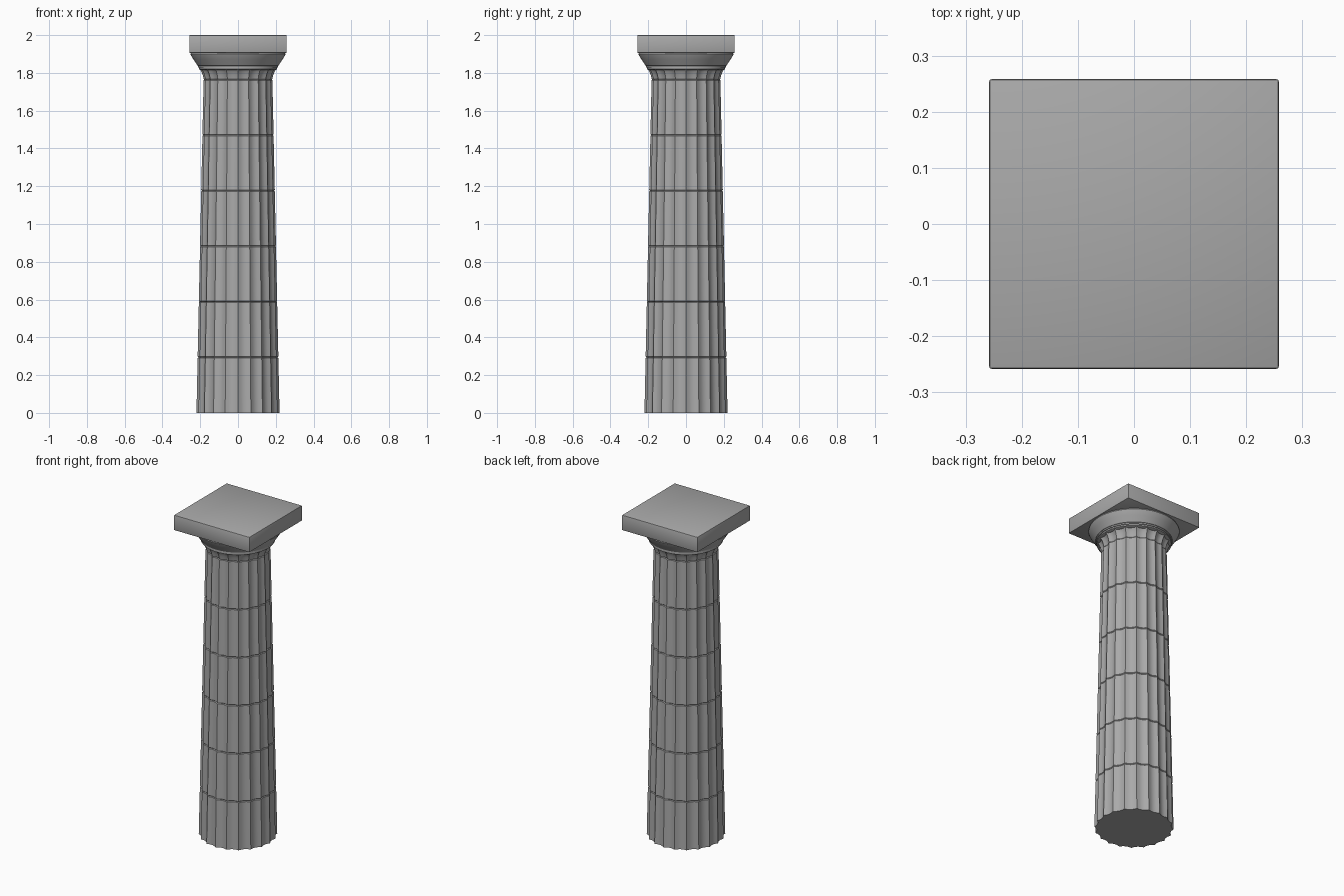
import bpy, bmesh, math

cube = bpy.data.objects.get("Cube")
if cube:
    bpy.data.objects.remove(cube, do_unlink=True)

FLUTES, STEPS = 20, 4
SHAFT_TOP, DRUMS = 1.765, 6
BASE_R, TOP_R = 0.22, 0.182

stone = bpy.data.materials.new("grey_stone")
stone.use_nodes = True
stone.diffuse_color = (0.4, 0.4, 0.4, 1)
stone.node_tree.nodes["Principled BSDF"].inputs["Base Color"].default_value = (0.4, 0.4, 0.4, 1)


def shaft_radius(z):
    return BASE_R + (TOP_R - BASE_R) * z / SHAFT_TOP


def round_ring(bm, r, z, count=64):
    return [bm.verts.new((r * math.cos(a), r * math.sin(a), z))
            for a in (math.tau * i / count for i in range(count))]


def fluted_ring(bm, r, z):
    # Shallow concave scallops meeting at sharp arrises
    ring = []
    for i in range(FLUTES * STEPS):
        a = math.tau * i / (FLUTES * STEPS)
        t = (i % STEPS) / STEPS
        s = r * (1 - 0.06 * 4 * t * (1 - t))
        ring.append(bm.verts.new((s * math.cos(a), s * math.sin(a), z)))
    return ring


def stack(name, ring_maker, profile, angle):
    # Skin the rings of a profile and close both ends
    bm = bmesh.new()
    rings = [ring_maker(bm, r, z) for r, z in profile]
    n = len(rings[0])
    for low, high in zip(rings, rings[1:]):
        for i in range(n):
            j = (i + 1) % n
            bm.faces.new((low[i], low[j], high[j], high[i]))
    bm.faces.new(rings[0][::-1])
    bm.faces.new(rings[-1])
    return finish(name, bm, angle)


def finish(name, bm, angle):
    mesh = bpy.data.meshes.new(name)
    bm.to_mesh(mesh)
    bm.free()
    mesh.materials.append(stone)
    obj = bpy.data.objects.new(name, mesh)
    bpy.context.collection.objects.link(obj)
    bpy.ops.object.select_all(action='DESELECT')
    obj.select_set(True)
    bpy.context.view_layer.objects.active = obj
    bpy.ops.object.shade_smooth_by_angle(angle=math.radians(angle))
    return obj


# Tapering fluted drums with narrow chamfered joints
height = SHAFT_TOP / DRUMS
for k in range(DRUMS):
    z0, z1 = k * height, (k + 1) * height
    c = 0.004
    profile = [(shaft_radius(z0) - c, z0), (shaft_radius(z0), z0 + c),
               (shaft_radius(z1), z1 - c), (shaft_radius(z1) - c, z1)]
    if k == 0:
        profile[:2] = [(BASE_R, 0)]
    stack(f"drum_{k + 1}", fluted_ring, profile, 20)

# Flaring fluted neck
stack("neck", fluted_ring, [(TOP_R - 0.004, SHAFT_TOP), (TOP_R, SHAFT_TOP + 0.004),
                            (0.187, 1.79), (0.196, 1.81), (0.204, 1.82)], 20)

# Ringed collar and spreading cushion of the capital
stack("capital_cushion", round_ring,
      [(0.195, 1.815), (0.207, 1.82), (0.207, 1.828), (0.211, 1.829), (0.211, 1.837),
       (0.214, 1.838), (0.235, 1.87), (0.249, 1.892), (0.252, 1.899), (0.249, 1.906)], 30)

# Square slab on top
bm = bmesh.new()
bmesh.ops.create_cube(bm, size=1)
for v in bm.verts:
    v.co = (v.co.x * 0.516, v.co.y * 0.516, 1.953 + v.co.z * 0.094)
bmesh.ops.bevel(bm, geom=bm.edges[:], offset=0.004, segments=2, affect='EDGES', profile=0.5)
finish("top_slab", bm, 30)
